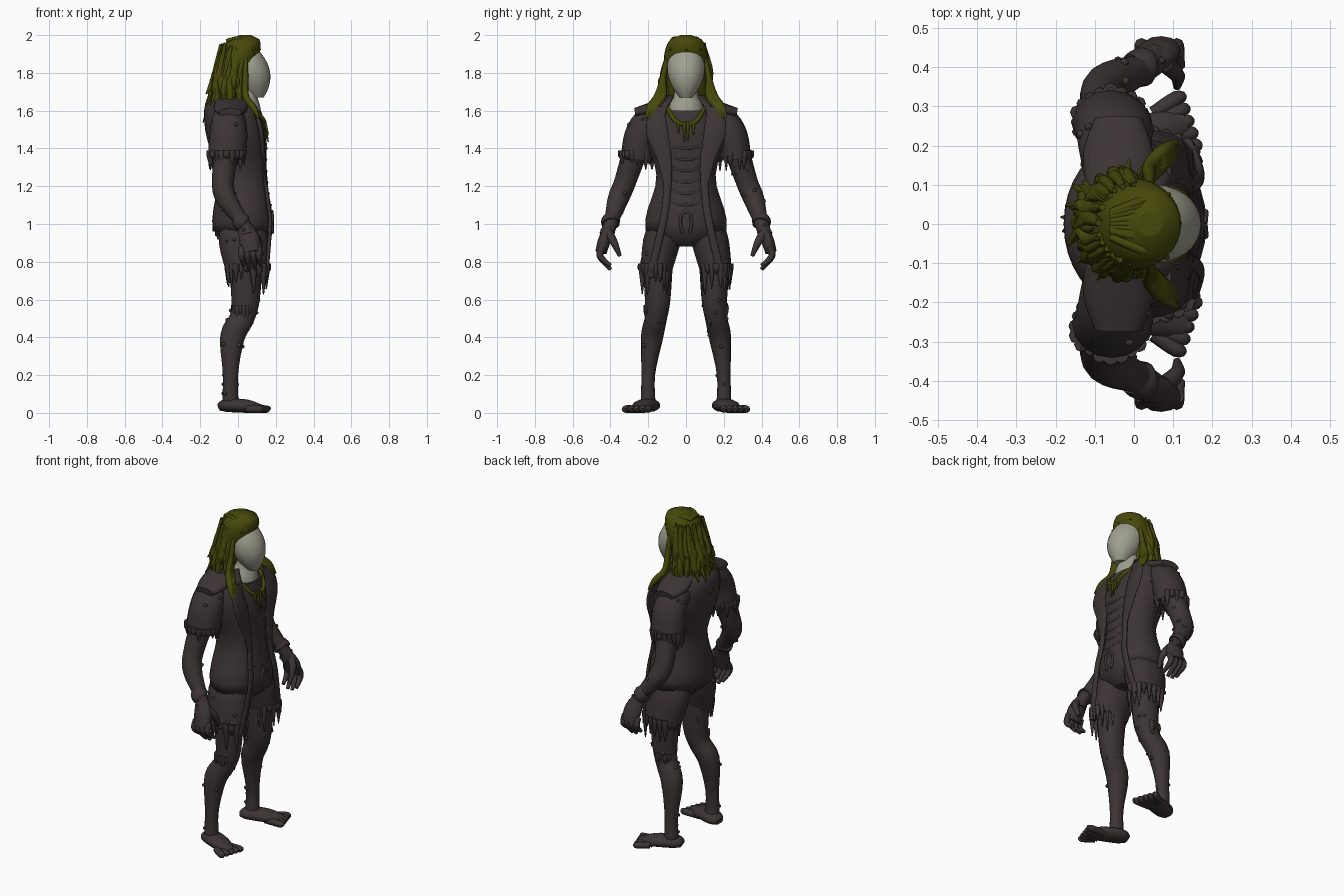
import bpy, bmesh, math, random
from mathutils import Vector

random.seed(4)
if "Cube" in bpy.data.objects:
    bpy.data.objects.remove(bpy.data.objects["Cube"], do_unlink=True)


def material(name, rgb):
    mat = bpy.data.materials.new(name)
    mat.use_nodes = True
    color = (*rgb, 1)
    mat.diffuse_color = color
    mat.node_tree.nodes["Principled BSDF"].inputs["Base Color"].default_value = color
    return mat


brown = material("dark brown", (.046, .034, .035))
green = material("weed green", (.062, .065, .003))
pale = material("pale grey skin", (.35, .35, .28))
lump_spots = []


def spline(points, steps=4):
    """Pass a smooth curve through points given as (x, y, z, radius)."""
    points = [Vector(p) for p in points]
    curve = []
    for i in range(len(points) - 1):
        start, end = points[i], points[i + 1]
        leave = (end - points[max(i - 1, 0)]) / 2
        arrive = (points[min(i + 2, len(points) - 1)] - start) / 2
        for step in range(steps):
            t = step / steps
            bend = (end - start) * 3 - leave * 2 - arrive
            twist = (start - end) * 2 + leave + arrive
            curve.append(start + leave * t + bend * t ** 2 + twist * t ** 3)
    return curve + [points[-1]]


def skin_rings(bm, rings, closed=True):
    for low, high in zip(rings, rings[1:]):
        count = len(low)
        for k in range(count if closed else count - 1):
            n = (k + 1) % count
            bm.faces.new((low[k], low[n], high[n], high[k]))
    if closed:
        bm.faces.new(rings[0])
        bm.faces.new(rings[-1])


def tube(bm, points, side=1, flat=1, sides=8, bumpy=False):
    """Sweep an ellipse along a smooth path; side mirrors it, flat sets its width ratio."""
    curve = spline(points)
    centres = [Vector((p[0], p[1] * side, p[2])) for p in curve]
    rings = []
    for i, centre in enumerate(centres):
        along = (centres[min(i + 1, len(curve) - 1)] - centres[max(i - 1, 0)]).normalized()
        guide = Vector((0, 0, 1)) if abs(along.x) > .8 else Vector((1, 0, 0))
        deep = (guide - along * guide.dot(along)).normalized()
        wide = along.cross(deep) * flat
        radius = max(curve[i][3], .002)
        angles = [math.tau * k / sides for k in range(sides)]
        rings.append([bm.verts.new(centre + (deep * math.cos(t) + wide * math.sin(t)) * radius)
                      for t in angles])
        if bumpy:
            lump_spots.extend(v.co.copy() for v in rings[-1])
    skin_rings(bm, rings)


def stack(bm, rows, gap=0, sides=28):
    """Stack level ellipses given as (x, z, depth, width), open at the front by gap."""
    span = math.tau - 2 * gap
    angles = [gap + span * k / sides for k in range(sides + 1 if gap else sides)]
    skin_rings(bm, [[bm.verts.new((x + depth * math.cos(t), width * math.sin(t), z))
                     for t in angles] for x, z, depth, width in rows], not gap)


def finish(bm, name, mat):
    bmesh.ops.recalc_face_normals(bm, faces=bm.faces[:])
    mesh = bpy.data.meshes.new(name)
    bm.to_mesh(mesh)
    bm.free()
    for poly in mesh.polygons:
        poly.use_smooth = len(poly.vertices) < 5
    mesh.materials.append(mat)
    obj = bpy.data.objects.new(name, mesh)
    bpy.context.collection.objects.link(obj)
    return obj


def part(name, mat, points, **options):
    bm = bmesh.new()
    tube(bm, points, sides=16, **options)
    finish(bm, name, mat)


def tatters(name, x, y, z, depth, width, longest, side):
    """Hang tapering rags around an ellipse."""
    bm = bmesh.new()
    for i in range(20):
        t = math.tau * i / 20
        px, py = x + depth * math.cos(t), y + width * math.sin(t)
        thick, drop = random.uniform(.01, .02), longest * random.uniform(.1, 1)
        tube(bm, [(px, py, z + .03, thick), (px, py, z, thick), (px, py, z - drop, .003)], side)
    finish(bm, name, brown)


def body_row(z, extra=0):
    """Body section at a height: narrow waist, broad hips and chest, chest set back."""
    swell = math.cos(math.tau * 2 * (z - 1))
    lean = .03 - .15 * max(0, z - 1.25)
    return lean, z, .14 + .015 * swell + extra, .175 + .03 * swell + extra


def on_body(z, angle, radius, extra=.01):
    x, z, depth, width = body_row(z, extra)
    return x + depth * math.cos(angle), width * math.sin(angle), z, radius


# Torso and open coat
torso = bmesh.new()
stack(torso, [(.03, .88, .08, .06)] + [body_row(.94 + .06 * i) for i in range(12)])
finish(torso, "torso", brown)
coat = bmesh.new()
stack(coat, [body_row(.96 + .06 * i, .012) for i in range(12)] + [(-.03, 1.68, .1, .115)], gap=.6)
finish(coat, "coat", brown).modifiers.new("cloth thickness", "SOLIDIFY").thickness = .012

# Shirt folds and waist cords
folds = bmesh.new()
for i in range(6):
    z = 1.1 + i * .06
    tube(folds, [on_body(z + abs(a) / 30, a, .008, -.003) for a in (-.6, 0, .6)])
for s in (1, -1):
    tube(folds, [on_body(z, a, .008, 0) for z, a in ((1.07, 0), (1.03, .15), (.95, .1))], s)
finish(folds, "shirt_folds", brown)

# Head, neck and bare upper chest
head = bmesh.new()
rows = []
for i in range(13):
    t = i / 12
    swell = math.sin(math.pi * (.08 + .84 * t)) ** .8
    rows.append((.1 - .09 * t, 1.67 + .31 * t, .11 * swell, .1 * swell))
stack(head, rows)
finish(head, "head", pale)
part("neck", pale, [(.02, 0, 1.5, .1), (.03, 0, 1.62, .09), (.04, 0, 1.7, .06), (.05, 0, 1.8, .06)])

# Hair cap and hanging locks
cap = bmesh.new()
rows = []
for i in range(17):
    t = i / 16
    radius = .03 + .09 * math.sqrt(1 - t ** 6)
    rows.append((.1 * t - .06, 1.66 + .34 * t, radius * (.65 + .35 * t), radius))
stack(cap, rows)
finish(cap, "hair_cap", green)

locks = bmesh.new()
for i in range(80):
    t = random.uniform(1.2, math.tau - 1.2)
    c, s = math.cos(t), math.sin(t)
    low, reach = random.uniform(1.52, 1.7), random.uniform(.1, .16)
    thick, sway = random.uniform(.009, .018), random.uniform(-.02, .02)
    tube(locks, [(.09 * c, .1 * s, random.uniform(1.84, 1.96), thick / 2),
                 (.1 * c - .02, .12 * s + sway / 2, 1.8, thick),
                 (.11 * c - .03, .12 * s - sway, (1.8 + low) / 2, thick),
                 (reach * c - .03, reach * s + sway, low, .003)])
for s in (1, -1):
    for i in range(4):
        y = .12 + .01 * i
        tube(locks, [(.04, .1, 1.88, .01), (.04, .12, 1.78, .015), (.04, y, 1.68, .018),
                     (.08, y + .04, 1.62, .018), (.11, y + .06, 1.56, .006)], s)
for i in range(12):
    y = random.uniform(-.07, .07)
    tube(locks, [(-.06, y / 2, 1.97, .01), (.02, y, 1.98, .012),
                 (.12 - abs(y) / 2, y * 1.3, 1.92, .006)])
finish(locks, "hair_locks", green)

# Weed necklace
weed = bmesh.new()
for s in (1, -1):
    tube(weed, [(.08, .1, 1.62, .01), (.135, .06, 1.55, .012), (.14, 0, 1.52, .01)], s)
    for y in (.01, .04):
        tube(weed, [(.14, y, 1.54, .01), (.16, y, random.uniform(1.43, 1.48), .003)], s)
finish(weed, "weed_necklace", green)

for label, s in (("left", 1), ("right", -1)):
    # Lapel and front edge of the coat
    lapel = [on_body(z, z / 2, r, .02) for z, r in ((1.62, .01), (1.5, .015), (1.35, .01), (1.2, .005))]
    part(label + "_lapel", brown, lapel, side=s, flat=4)
    edge = [on_body(z, .6, .01, .015) for z in (1.3, 1.15, 1)]
    part(label + "_coat_edge", brown, edge + [(.15, .19, .72, .01)], side=s, flat=2)

    # Shoulder, sleeve, arm and wrist band
    part(label + "_shoulder", brown, [
        (-.04, .08, 1.65, .08), (-.04, .18, 1.61, .09), (-.04, .27, 1.59, .06)], side=s, flat=.4)
    part(label + "_sleeve", brown, [
        (-.04, .1, 1.57, .08), (-.05, .19, 1.55, .09), (-.05, .24, 1.47, .1), (-.06, .26, 1.35, .1)],
        side=s, flat=.85, bumpy=True)
    tatters(label + "_sleeve_tatters", -.06, .26, 1.36, .09, .08, .08, s)
    part(label + "_arm", brown, [
        (-.05, .25, 1.45, .07), (-.08, .32, 1.23, .058), (-.06, .36, 1.13, .055),
        (.03, .4, 1, .036), (.05, .42, .94, .04)], side=s, bumpy=True)
    part(label + "_wrist_band", brown, [
        (0, .39, 1.03, .045), (.02, .4, 1.01, .05), (.03, .4, 1, .045)], side=s)

    # Hand with curled fingers
    hand = bmesh.new()
    tube(hand, [(.03, .4, 1, .035), (.06, .43, .92, .055), (.07, .45, .85, .05)], s, .6, 12)
    for i in range(4):
        x, lift = .02 + .03 * i, .02 * abs(i - 1.5)
        tube(hand, [(x, .44, .88, .018), (x, .455, .83, .018), (x + .01, .4, .75 + lift, .01)], s)
    tube(hand, [(.08, .41, .95, .025), (.11, .38, .9, .02), (.11, .35, .83, .01)], s)
    finish(hand, label + "_hand", brown)

    # Torn breeches and leg
    part(label + "_breeches", brown, [
        (.03, .1, 1, .12), (.03, .13, .9, .13), (.05, .16, .75, .11)], side=s, flat=.75, bumpy=True)
    tatters(label + "_hem_tatters", .05, .16, .76, .105, .075, .14, s)
    tatters(label + "_knee_tatters", .03, .16, .54, .05, .05, .08, s)
    part(label + "_leg", brown, [
        (.04, .15, .8, .09), (.04, .15, .6, .075), (.02, .16, .5, .065), (-.03, .18, .4, .065),
        (-.04, .2, .2, .04), (-.04, .2, .03, .045)], side=s, flat=.9, bumpy=True)

    # Foot and toes
    foot = bmesh.new()
    tube(foot, [(-.1, .18, .03, .02), (-.06, .19, .04, .035), (.05, .23, .035, .035),
                (.13, .26, .02, .02)], s, 1.6, 14)
    for i in range(5):
        tube(foot, [(.05, .2 + .02 * i, .02, .02), (.15 - .01 * i, .2 + .03 * i, .02, .02),
                    (.17 - .01 * i, .2 + .03 * i, .015, .01)], s)
    finish(foot, label + "_foot", brown)

# Barnacle lumps scattered over clothes and limbs
lumps = bmesh.new()
for spot in random.sample(lump_spots, 75):
    made = bmesh.ops.create_icosphere(lumps, subdivisions=2, radius=random.uniform(.006, .012))
    bmesh.ops.translate(lumps, verts=made["verts"], vec=spot)
finish(lumps, "barnacle_lumps", brown)
